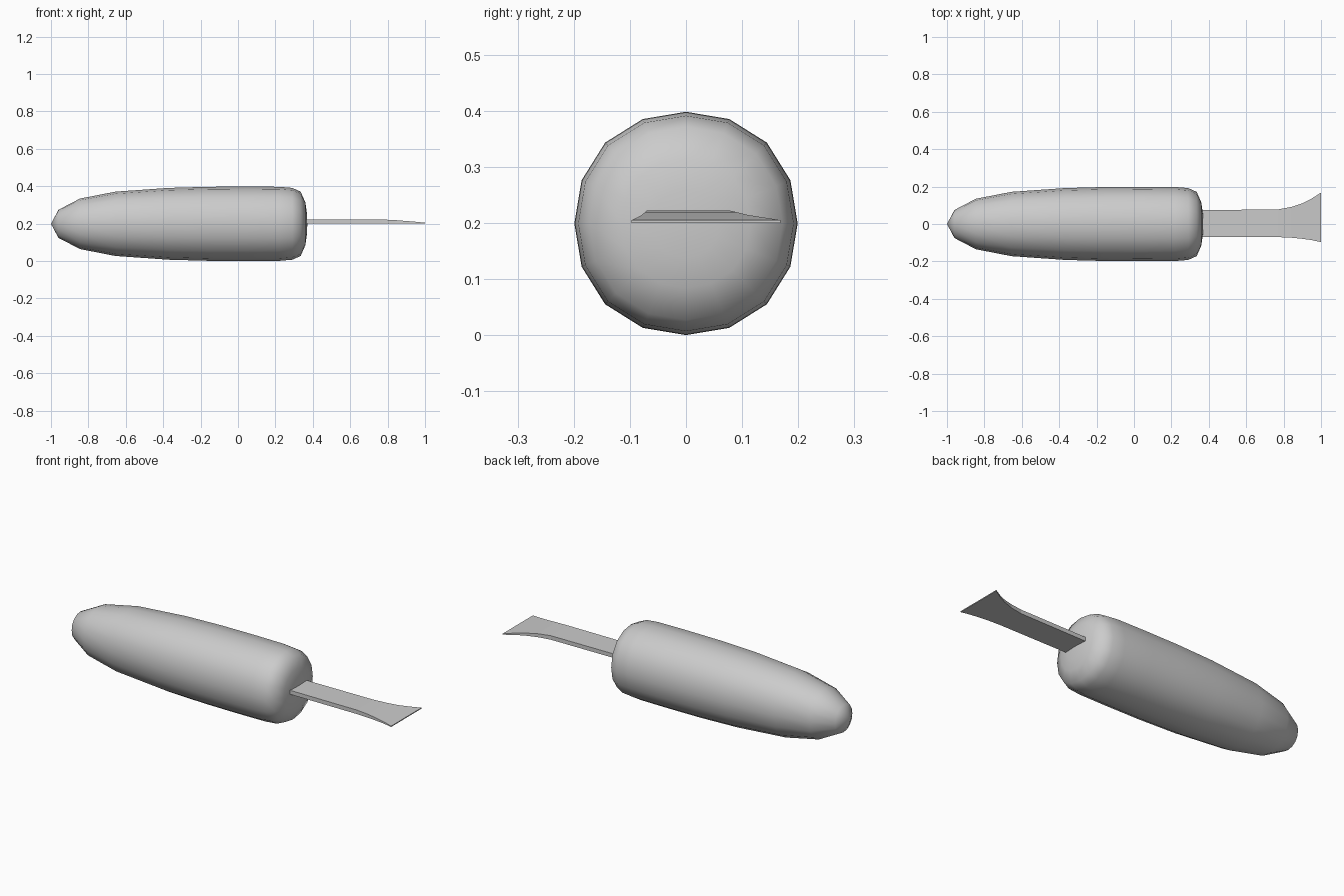
import bpy, bmesh, math

if "Cube" in bpy.data.objects:
    bpy.data.objects.remove(bpy.data.objects["Cube"])

SIDES = 16
AXIS_Z = 0.199


def finish(name, bm, smooth):
    bmesh.ops.recalc_face_normals(bm, faces=bm.faces)
    me = bpy.data.meshes.new(name)
    bm.to_mesh(me)
    bm.free()
    ob = bpy.data.objects.new(name, me)
    bpy.context.collection.objects.link(ob)
    for p in me.polygons:
        p.use_smooth = smooth
    return ob


def skin(bm, rings):
    for a, b in zip(rings, rings[1:]):
        n = len(a)
        for i in range(n):
            bm.faces.new((a[i], a[(i + 1) % n], b[(i + 1) % n], b[i]))


# Handle: slightly squared round body, tapered butt, rounded front end
profile = [(-0.96, 0.075), (-0.845, 0.135), (-0.655, 0.172), (-0.37, 0.192),
           (-0.15, 0.198), (0.05, 0.199), (0.22, 0.198), (0.29, 0.192),
           (0.335, 0.172), (0.36, 0.115), (0.368, 0.06)]
bm = bmesh.new()
rings = []
for x, r in profile:
    ring = []
    for i in range(SIDES):
        a = 2 * math.pi * i / SIDES
        rr = r * (1 + 0.012 * (1 - math.cos(4 * a)))
        ring.append(bm.verts.new((x, rr * math.cos(a), AXIS_Z + rr * math.sin(a))))
    rings.append(ring)
skin(bm, rings)
for x, ring in ((-1.0, rings[0]), (0.371, rings[-1])):
    tip = bm.verts.new((x, 0, AXIS_Z))
    for i in range(SIDES):
        bm.faces.new((tip, ring[i], ring[(i + 1) % SIDES]))
finish("handle", bm, True)

# Blade: flat bar flaring unevenly to a thin cutting edge (x, y low, y high, top z)
sections = [(0.34, -0.07, 0.074, 0.222), (0.77, -0.07, 0.078, 0.222),
            (0.84, -0.073, 0.091, 0.219), (0.9, -0.079, 0.111, 0.214),
            (0.95, -0.086, 0.136, 0.210), (1.0, -0.097, 0.168, 0.205)]
bm = bmesh.new()
rings = [[bm.verts.new(c) for c in ((x, lo, 0.2), (x, hi, 0.2), (x, hi, top), (x, lo, top))]
         for x, lo, hi, top in sections]
skin(bm, rings)
bm.faces.new(rings[0])
bm.faces.new(rings[-1])
finish("blade", bm, False)
